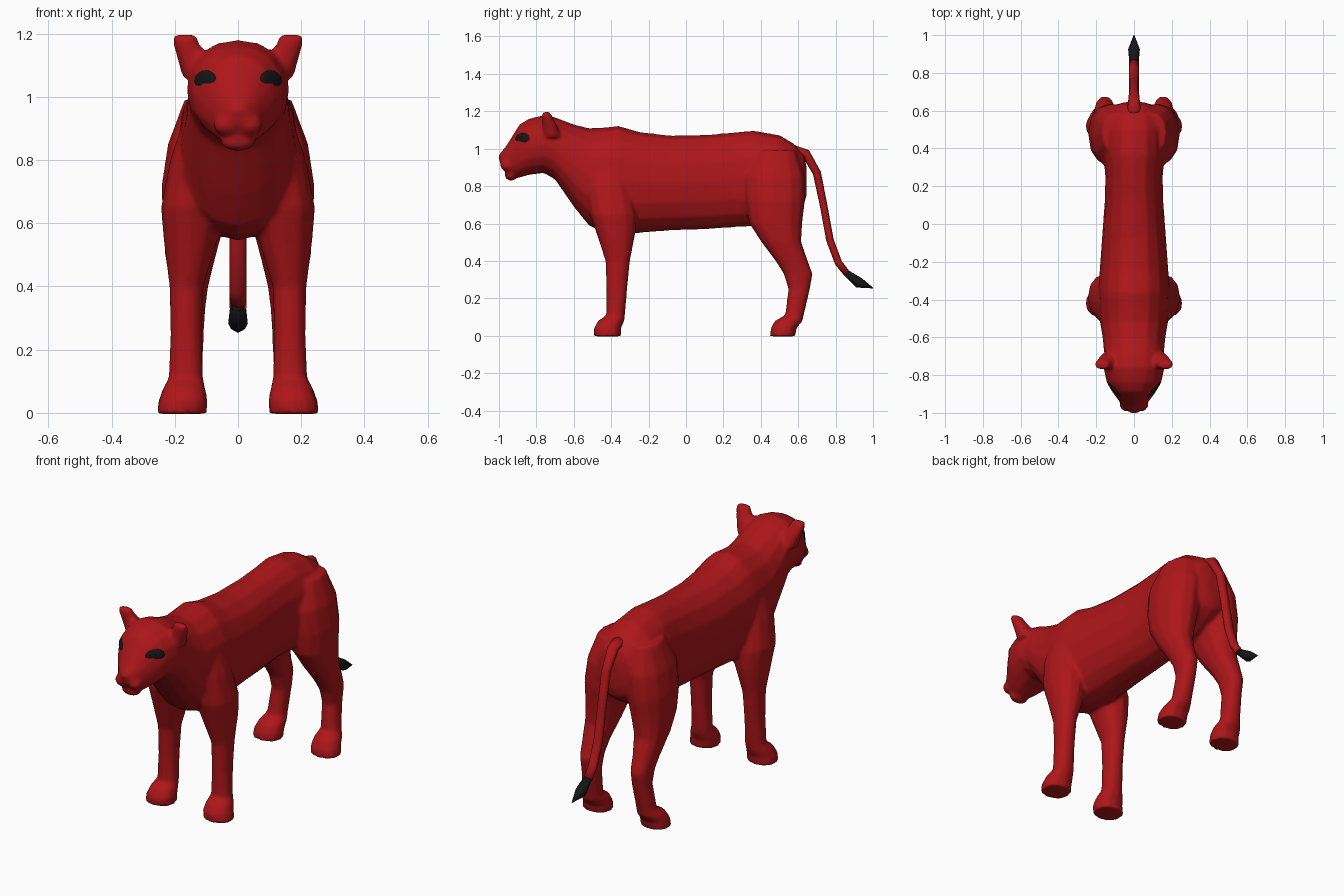
import bpy, bmesh, math
from mathutils import Vector, Matrix


def material(name, rgb):
    m = bpy.data.materials.new(name)
    m.diffuse_color = (*rgb, 1)
    return m


RED = material("red_fur", (0.42, 0.008, 0.01))
BLACK = material("black", (0.008, 0.008, 0.008))


def loft(bm, sections, n=14, power=1.0):
    """Closed skin through sections of (centre, half axis a, half axis b)."""
    f = lambda v: math.copysign(abs(v) ** power, v)
    rings = []
    for c, a, b in sections:
        c, a, b = Vector(c), Vector(a), Vector(b)
        angles = [2 * math.pi * i / n for i in range(n)]
        rings.append([bm.verts.new(c + a * f(math.cos(t)) + b * f(math.sin(t))) for t in angles])
    for r, q in zip(rings, rings[1:]):
        for i in range(n):
            j = (i + 1) % n
            bm.faces.new((r[i], r[j], q[j], q[i]))
    bm.faces.new(rings[0])
    bm.faces.new(rings[-1])


def ball(bm, centre, radii, turn=0.0):
    m = Matrix.Translation(centre) @ Matrix.Rotation(turn, 4, 'Z') @ Matrix.Diagonal((*radii, 1))
    bmesh.ops.create_uvsphere(bm, u_segments=16, v_segments=10, radius=1, matrix=m)


def finish(bm, name, mat):
    bmesh.ops.recalc_face_normals(bm, faces=bm.faces)
    me = bpy.data.meshes.new(name)
    bm.to_mesh(me)
    bm.free()
    for p in me.polygons:
        p.use_smooth = True
    ob = bpy.data.objects.new(name, me)
    me.materials.append(mat)
    bpy.context.collection.objects.link(ob)
    return ob


def limb(bm, rows, side):
    """Rows of (x, y, z, half width, half depth), skinned from top to bottom."""
    loft(bm, [((side * x, y, z), (rx, 0, 0), (0, ry, 0)) for x, y, z, rx, ry in rows],
         n=12, power=0.9)


# Head, neck and trunk profile: y, top, bottom, half width
trunk = [
    (-0.995, 0.975, 0.92, 0.03), (-0.965, 1.01, 0.875, 0.06), (-0.93, 1.065, 0.845, 0.085),
    (-0.89, 1.13, 0.845, 0.115), (-0.84, 1.16, 0.86, 0.145), (-0.76, 1.18, 0.87, 0.162),
    (-0.70, 1.168, 0.835, 0.157), (-0.60, 1.13, 0.69, 0.167), (-0.52, 1.11, 0.59, 0.18),
    (-0.46, 1.112, 0.56, 0.187), (-0.36, 1.122, 0.545, 0.19), (-0.25, 1.09, 0.55, 0.182),
    (-0.08, 1.07, 0.563, 0.17), (0.12, 1.075, 0.57, 0.155), (0.25, 1.087, 0.58, 0.152),
    (0.36, 1.097, 0.585, 0.162), (0.50, 1.073, 0.61, 0.165), (0.58, 1.025, 0.66, 0.15),
    (0.63, 0.97, 0.70, 0.10), (0.645, 0.90, 0.75, 0.05)]
front_leg = [
    (0.10, -0.42, 0.97, 0.06, 0.09), (0.125, -0.415, 0.80, 0.09, 0.12),
    (0.147, -0.39, 0.65, 0.097, 0.125), (0.15, -0.375, 0.55, 0.086, 0.105),
    (0.163, -0.365, 0.40, 0.054, 0.066), (0.164, -0.37, 0.25, 0.05, 0.056),
    (0.165, -0.376, 0.11, 0.055, 0.05), (0.17, -0.40, 0.08, 0.067, 0.07),
    (0.173, -0.42, 0.04, 0.077, 0.073), (0.178, -0.42, -0.003, 0.08, 0.073)]
back_leg = [
    (0.09, 0.48, 0.99, 0.08, 0.11), (0.115, 0.47, 0.85, 0.107, 0.167),
    (0.13, 0.475, 0.72, 0.112, 0.162), (0.14, 0.48, 0.60, 0.098, 0.142),
    (0.15, 0.51, 0.50, 0.081, 0.107), (0.155, 0.565, 0.40, 0.061, 0.087),
    (0.155, 0.60, 0.33, 0.052, 0.078), (0.155, 0.605, 0.25, 0.047, 0.058),
    (0.165, 0.58, 0.11, 0.052, 0.05), (0.17, 0.55, 0.08, 0.067, 0.075),
    (0.175, 0.522, 0.04, 0.077, 0.069), (0.178, 0.517, -0.003, 0.08, 0.069)]
ear = [
    (0.12, -0.715, 1.06, 0.055, 0.05), (0.145, -0.73, 1.13, 0.05, 0.038),
    (0.165, -0.742, 1.17, 0.042, 0.028), (0.168, -0.748, 1.196, 0.037, 0.022)]

# Body with legs and ears, blended into one skin
bm = bmesh.new()
loft(bm, [((0, y, (t + b) / 2), (w, 0, 0), (0, 0, (t - b) / 2)) for y, t, b, w in trunk],
     n=16, power=0.92)
for s in (-1, 1):
    limb(bm, front_leg, s)
    limb(bm, back_leg, s)
    limb(bm, ear, s)
    ball(bm, (s * 0.036, -0.955, 0.912), (0.042, 0.038, 0.036))   # muzzle pads
ball(bm, (0, -0.935, 0.858), (0.055, 0.035, 0.029))               # chin
ball(bm, (0, -0.982, 0.955), (0.036, 0.022, 0.02))                # nose
body = finish(bm, "body", RED)
mod = body.modifiers.new("blend", 'REMESH')
mod.mode = 'VOXEL'
mod.voxel_size = 0.01
mod.use_smooth_shade = True
mod = body.modifiers.new("soften", 'SMOOTH')
mod.factor = 0.5
mod.iterations = 5
mod = body.modifiers.new("reduce", 'DECIMATE')
mod.ratio = 0.25

# Eyes
for s, name in ((-1, "right_eye"), (1, "left_eye")):
    bm = bmesh.new()
    ball(bm, (s * 0.103, -0.873, 1.048), (0.054, 0.014, 0.036), s * math.radians(50))
    finish(bm, name, BLACK)


def tail_part(name, rows, mat):
    """Rows of (y, z, half width, half thickness) along a path in the middle plane."""
    pts = [Vector((0, y, z)) for y, z, _, _ in rows]
    secs = []
    for i, (y, z, w, h) in enumerate(rows):
        d = (pts[min(i + 1, len(pts) - 1)] - pts[max(i - 1, 0)]).normalized()
        secs.append((pts[i], (w, 0, 0), Vector((0, -d.z, d.y)) * h))
    bm = bmesh.new()
    loft(bm, secs, n=8)
    finish(bm, name, mat)


# Tail and its dark tuft
tail_part("tail", [
    (0.57, 0.99, 0.04, 0.03), (0.64, 0.975, 0.032, 0.025), (0.70, 0.87, 0.026, 0.022),
    (0.735, 0.70, 0.026, 0.02), (0.77, 0.51, 0.027, 0.02), (0.815, 0.39, 0.027, 0.02),
    (0.86, 0.333, 0.027, 0.018)], RED)
tail_part("tail_tuft", [
    (0.845, 0.345, 0.024, 0.016), (0.925, 0.283, 0.031, 0.029),
    (1.0, 0.255, 0.002, 0.002)], BLACK)
